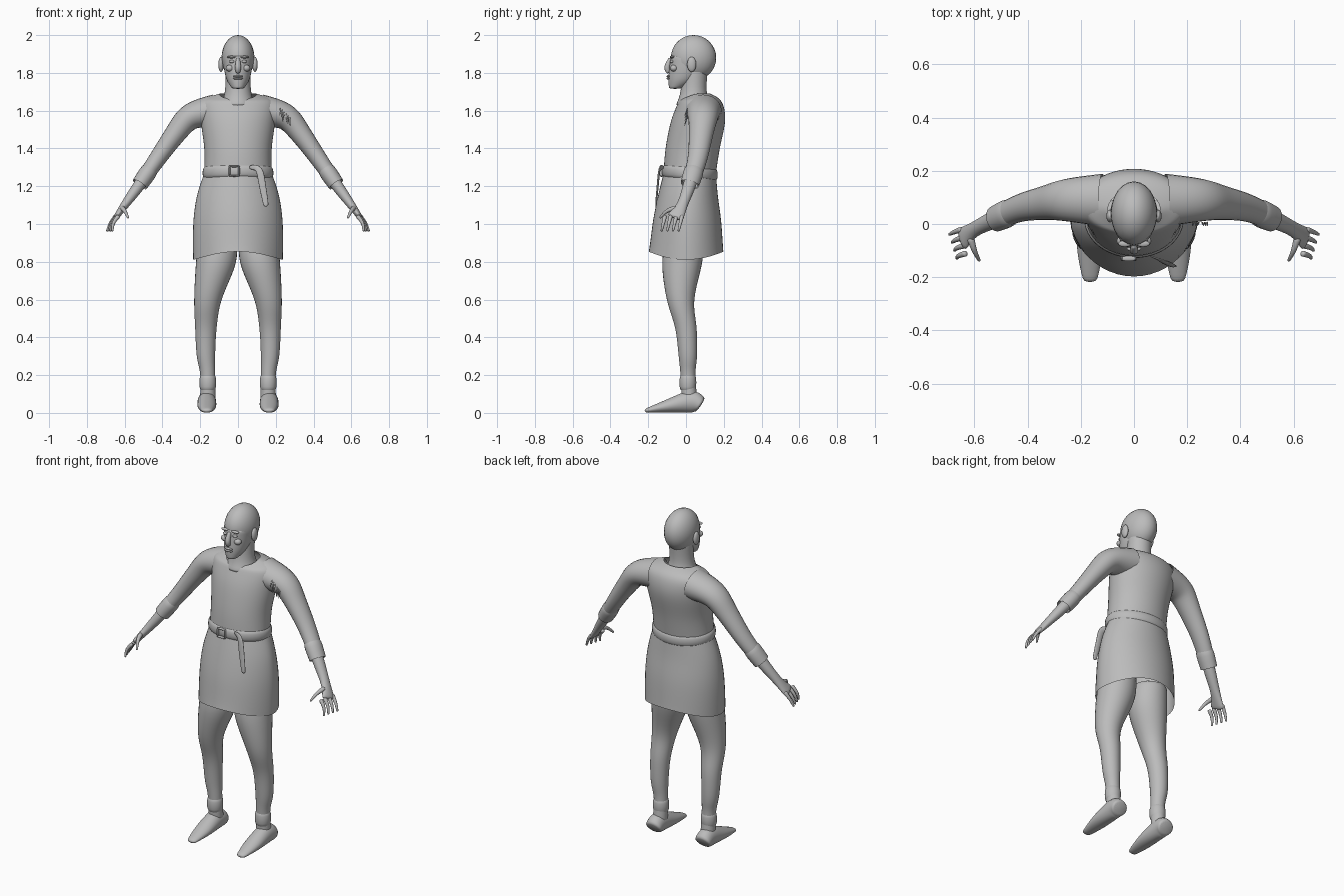
import bpy, bmesh, math, random
from mathutils import Vector

cube = bpy.data.objects.get("Cube")
if cube:
    bpy.data.objects.remove(cube, do_unlink=True)

grey = bpy.data.materials.new("plain_grey")
grey.use_nodes = True
colour = (.5, .5, .5, 1)
grey.diffuse_color = colour
grey.node_tree.nodes["Principled BSDF"].inputs["Base Color"].default_value = colour

SIDES = {"left": 1, "right": -1}
FORWARD, UP, ACROSS = Vector((0, 1, 0)), Vector((0, 0, 1)), Vector((1, 0, 0))


def finish(name, bm, subdivide=True):
    """Turn a bmesh into a smooth shaded object."""
    bmesh.ops.recalc_face_normals(bm, faces=bm.faces)
    mesh = bpy.data.meshes.new(name)
    bm.to_mesh(mesh)
    bm.free()
    mesh.materials.append(grey)
    mesh.shade_smooth()
    obj = bpy.data.objects.new(name, mesh)
    bpy.context.collection.objects.link(obj)
    if subdivide:
        obj.modifiers.new("Smooth", "SUBSURF")
    return obj


def flowing(keys, steps):
    """Pass a smooth curve through the key stations."""
    keys = [Vector(key) for key in keys]
    padded = [keys[0], *keys, keys[-1]]
    result = []
    for before, start, end, after in zip(padded, padded[1:], padded[2:], padded[3:]):
        leaving, arriving = (end - before) / 2, (after - start) / 2
        gap = end - start
        for step in range(steps):
            t = step / steps
            cubic = leaving + arriving - gap * 2
            square = gap * 3 - leaving * 2 - arriving
            result.append(start + (leaving + (square + cubic * t) * t) * t)
    return result + [keys[-1]]


def loft(name, keys, side=1, reference=FORWARD, sides=16, steps=3,
         capped=True, level=False, front=1, bend=None):
    """Skin ellipses given as (x, y, z, half width, half depth)."""
    bm = bmesh.new()
    stations = flowing(keys, steps)
    points = [Vector((s[0] * side, s[1], s[2])) for s in stations]
    rings = []
    for i, (point, station) in enumerate(zip(points, stations)):
        ahead = points[min(i + 1, len(points) - 1)] - points[max(i - 1, 0)]
        along = UP if level else ahead.normalized()
        wide = along.cross(reference).normalized()
        deep = wide.cross(along)
        ring = []
        for k in range(sides):
            angle = math.tau * k / sides
            c, s = math.cos(angle), math.sin(angle)
            if s < 0:
                s = -abs(s) ** front
            corner = point + wide * c * station[3] + deep * s * station[4]
            if bend:
                corner.z += bend(point.z, s)
            ring.append(bm.verts.new(corner))
        rings.append(ring)
    for lower, upper in zip(rings, rings[1:]):
        for k in range(sides):
            bm.faces.new((lower[k - 1], lower[k], upper[k], upper[k - 1]))
    if capped:
        bm.faces.new(rings[0])
        bm.faces.new(rings[-1])
    return finish(name, bm)


def body(name, rows, **options):
    """Level sections given as (z, half width, front, back)."""
    keys = [(0, (front + back) / 2, z, width, (back - front) / 2)
            for z, width, front, back in rows]
    return loft(name, keys, level=True, **options)


def limb(name, path, radii, flat=1, **options):
    """Tube along a path, with one radius for each point."""
    keys = [(*point, radius, radius * flat) for point, radius in zip(path, radii)]
    return loft(name, keys, **options)


def taper(start, end, count, ease=1):
    return [end + (start - end) * (1 - i / (count - 1)) ** ease for i in range(count)]


def blob(name, place, size):
    bm = bmesh.new()
    bmesh.ops.create_uvsphere(bm, u_segments=24, v_segments=16, radius=1)
    bmesh.ops.scale(bm, vec=size, verts=bm.verts)
    bmesh.ops.translate(bm, vec=place, verts=bm.verts)
    return finish(name, bm, subdivide=False)


# Tunic: flared skirt with a curved hem, and a fitted top with a dipped neckline
waist = (1.27, .18, -.12, .16)
body("tunic_skirt",
     [(.81, .24, -.2, .2), (1, .24, -.18, .19), (1.15, .22, -.15, .17), waist],
     capped=False, sides=24, front=1.25,
     bend=lambda z, s: s * s * max(0, .9 - z) / 2)
body("tunic_top",
     [waist, (1.4, .18, -.11, .18), (1.55, .2, -.08, .21),
      (1.65, .2, -.04, .19), (1.69, .1, -.03, .13)],
     capped=False, sides=24,
     bend=lambda z, s: min(0, s) * max(0, z - 1.65) * .8)

# Belt with a buckle and a hanging end
belt_rows = []
for height, bulge in ((-.03, 0), (-.02, .01), (.02, .01), (.03, 0)):
    z, width, front, back = waist
    belt_rows.append((z + height, width + bulge, front - bulge, back + bulge))
body("belt", belt_rows, capped=False, sides=24, steps=1,
     bend=lambda z, s: -.01 * s)
limb("belt_end",
     [(.06, -.12, 1.3), (.11, -.14, 1.29), (.13, -.15, 1.2), (.15, -.16, 1.09)],
     [.01, .02, .02, .015], flat=.3, sides=8)
for edge, direction in (("upper", 1), ("lower", -1)):
    blob(f"buckle_{edge}_bar", (-.02, -.13, 1.28 + .025 * direction), (.03, .01, .005))
    blob(f"buckle_{edge}_post", (-.02 + .025 * direction, -.13, 1.28), (.005, .01, .03))

# Neck, skull and jaw
limb("neck", [(0, .04, 1.62), (0, .04, 1.7), (0, .05, 1.85)], [.1, .07, .07],
     level=True)
blob("skull", (0, .04, 1.88), (.087, .12, .12))
body("jaw", [(1.715, .03, -.09, -.03), (1.76, .06, -.095, .06),
             (1.82, .075, -.092, .1), (1.9, .08, -.083, .1)])

# Face
limb("nose", [(0, -.08, 1.88), (0, -.1, 1.83), (0, -.09, 1.8)],
     [.01, .017, .012], sides=10)
for lip, z in (("upper", 1.782), ("lower", 1.77)):
    blob(lip + "_lip", (0, -.093, z), (.027, .01, .006))
for label, side in SIDES.items():
    blob(label + "_eye", (.032 * side, -.075, 1.86), (.015, .01, .008))
    blob(label + "_brow", (.034 * side, -.074, 1.884), (.025, .012, .007))
    blob(label + "_cheek", (.043 * side, -.064, 1.825), (.022, .02, .018))
    blob(label + "_ear", (.09 * side, .03, 1.845), (.014, .024, .04))

for label, side in SIDES.items():
    # Sleeve with a turned cuff
    sleeve = [(.12, .09, 1.6), (.25, .09, 1.57), (.33, .08, 1.48),
              (.43, .06, 1.34), (.52, .02, 1.21)]
    limb(label + "_sleeve", sleeve, taper(.09, .04, len(sleeve), ease=1.4),
         flat=1.15, side=side, sides=12, capped=False)
    elbow, wrist = Vector(sleeve[-2]), Vector(sleeve[-1])
    limb(label + "_cuff", [elbow.lerp(wrist, t) for t in (.4, .5, 1)],
         [.044, .05, .045], flat=1.15, side=side, sides=12, steps=1, capped=False)

    # Forearm and palm
    loft(label + "_forearm_and_palm",
         [(*elbow, .035, .035), (*wrist, .033, .036), (.6, -.02, 1.1, .023, .03),
          (.65, -.06, 1.03, .014, .05)], side=side, sides=12)

    # Curled fingers and thumb
    for i, finger in enumerate(("little", "ring", "middle", "index")):
        knuckle = Vector((.645 - i * .005, -.02 - i * .03, 1.045))
        middle = knuckle + Vector((.03, -.01, -.04))
        tip = middle + Vector((.02 - i * .005, -.01, -.045))
        limb(f"{label}_{finger}_finger", [knuckle, middle, tip],
             taper(.013, .006, 3), side=side, sides=8)
    limb(label + "_thumb", [(.615, -.05, 1.085), (.6, -.1, 1.07), (.58, -.14, 1.03)],
         taper(.016, .006, 3), reference=ACROSS, side=side, sides=8)

    # Leg
    limb(label + "_leg",
         [(.11, 0, .95), (.115, -.02, .8), (.16, -.03, .6), (.17, 0, .45),
          (.17, .01, .3), (.16, .01, .2), (.16, .02, .05)],
         [.1, .11, .074, .058, .05, .04, .043], side=side, level=True)

    # Ankle wrap
    limb(label + "_ankle_wrap", [(.16, .01, z) for z in (.12, .13, .19, .2)],
         [.038, .047, .047, .038], side=side, sides=12, steps=1, capped=False)

    # Shoe: the sole stays on the floor while the height falls towards the toe
    shoe = [(.165, y, height, min(.05, height + .015), height)
            for y, height in ((.08, .04), (.03, .06), (-.1, .035), (-.22, .01))]
    loft(label + "_shoe", shoe, side=side, reference=UP)

# Ragged tear at the left shoulder
random.seed(4)
for i in range(6):
    top = Vector((.225 + i * .01, .01, 1.62 - i * .01))
    drop = Vector((random.uniform(-.01, .01), -.02, -random.uniform(.05, .08)))
    limb(f"torn_strip_{i + 1}", [top, top + drop], taper(.008, .001, 2),
         flat=.5, sides=6, steps=1)
